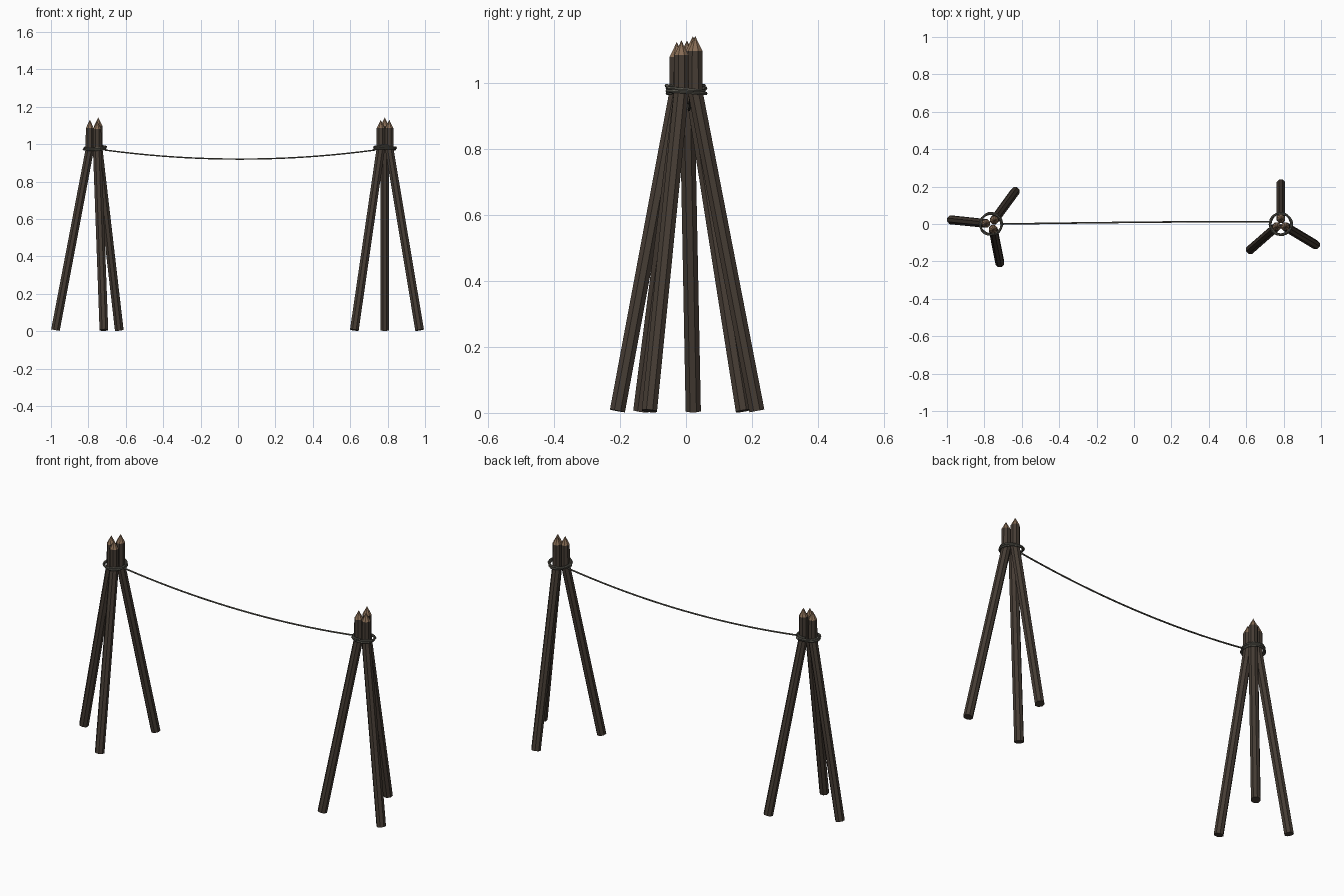
import bpy, bmesh, math
from mathutils import Vector

if "Cube" in bpy.data.objects:
    bpy.data.objects.remove(bpy.data.objects["Cube"])


def material(name, rgb):
    m = bpy.data.materials.new(name)
    m.diffuse_color = (*rgb, 1)
    m.use_nodes = True
    m.node_tree.nodes["Principled BSDF"].inputs["Base Color"].default_value = m.diffuse_color
    return m


bark = material("bark", (0.06, 0.045, 0.034))
cut_wood = material("cut_wood", (0.24, 0.15, 0.09))
rope_mat = material("rope", (0.11, 0.105, 0.085))
SIDES = 8


def make_object(name, bm, mats):
    bmesh.ops.recalc_face_normals(bm, faces=bm.faces)
    mesh = bpy.data.meshes.new(name)
    bm.to_mesh(mesh)
    bm.free()
    for m in mats:
        mesh.materials.append(m)
    ob = bpy.data.objects.new(name, mesh)
    bpy.context.collection.objects.link(ob)
    return ob


def ring(bm, centre, normal, radius, n):
    # ring of vertices with a consistent starting direction
    u = (Vector((1, 0, 0)) - normal * normal.x).normalized()
    v = normal.cross(u)
    a0 = math.pi / n
    return [bm.verts.new(centre + radius * (math.cos(a0 + i * math.tau / n) * u
                                            + math.sin(a0 + i * math.tau / n) * v)) for i in range(n)]


def bridge(bm, a, b):
    n = len(a)
    for i in range(n):
        bm.faces.new((a[i], a[(i + 1) % n], b[(i + 1) % n], b[i]))


# Pole: leaning shaft, upright head, sharpened point
def pole(name, foot, head, tip_z):
    up = Vector((0, 0, 1))
    f = Vector((foot[0], foot[1], 0.006))
    bend = Vector((head[0], head[1], 0.975))
    bm = bmesh.new()
    rings = [ring(bm, f, (bend - f).normalized(), 0.025, SIDES),
             ring(bm, bend, up, 0.0245, SIDES),
             ring(bm, Vector((head[0], head[1], tip_z - 0.045)), up, 0.0235, SIDES)]
    bm.faces.new(rings[0])
    bridge(bm, rings[0], rings[1])
    bridge(bm, rings[1], rings[2])
    apex = bm.verts.new((head[0], head[1], tip_z))
    for i in range(SIDES):
        bm.faces.new((rings[2][i], rings[2][(i + 1) % SIDES], apex)).material_index = 1
    make_object(name, bm, [bark, cut_wood])


# Rope: tube swept along a path
def rope(name, pts, radius, n=6):
    bm = bmesh.new()
    prev = None
    for i, p in enumerate(pts):
        t = (pts[min(i + 1, len(pts) - 1)] - pts[max(i - 1, 0)]).normalized()
        u = t.cross(Vector((0, 0, 1))).normalized()
        v = u.cross(t)
        cur = [bm.verts.new(p + radius * (math.cos(k * math.tau / n) * u
                                          + math.sin(k * math.tau / n) * v)) for k in range(n)]
        if prev:
            bridge(bm, prev, cur)
        else:
            bm.faces.new(cur)
        prev = cur
    bm.faces.new(prev)
    make_object(name, bm, [rope_mat])


# Tripods: (foot, head, tip height) for each pole
tripods = {
    "left": (-0.765, [((-0.976, 0.022), (-0.792, 0.003), 1.130),
                      ((-0.635, 0.174), (-0.747, 0.021), 1.143),
                      ((-0.717, -0.208), (-0.753, -0.028), 1.125)]),
    "right": (0.785, [((0.785, 0.215), (0.785, 0.028), 1.143),
                      ((0.622, -0.137), (0.763, -0.014), 1.130),
                      ((0.971, -0.111), (0.809, -0.014), 1.130)]),
}
for side, (cx, poles) in tripods.items():
    for i, (foot, head, tip) in enumerate(poles):
        pole(f"{side}_pole_{i + 1}", foot, head, tip)
    # lashing wound twice around the bend, slightly tilted
    tilt = 0.006 if side == "left" else -0.006
    turns, steps = 2.3, 56
    pts = []
    for i in range(steps + 1):
        s = i / steps
        a = s * turns * math.tau + (0 if side == "left" else math.pi)
        r = 0.057 + 0.003 * math.sin(2.6 * a)
        pts.append(Vector((cx + r * math.cos(a), r * math.sin(a),
                           0.969 + 0.018 * s + tilt * math.sin(a))))
    rope(f"{side}_lashing", pts, 0.0055)

# Sagging line between the two tripods
line = []
for i in range(21):
    s = i / 20
    line.append(Vector((-0.708 + 1.437 * s, 0.013 * math.sin(s * math.pi / 2),
                        0.968 - 0.048 * 4 * s * (1 - s))))
rope("hanging_line", line, 0.0042)
